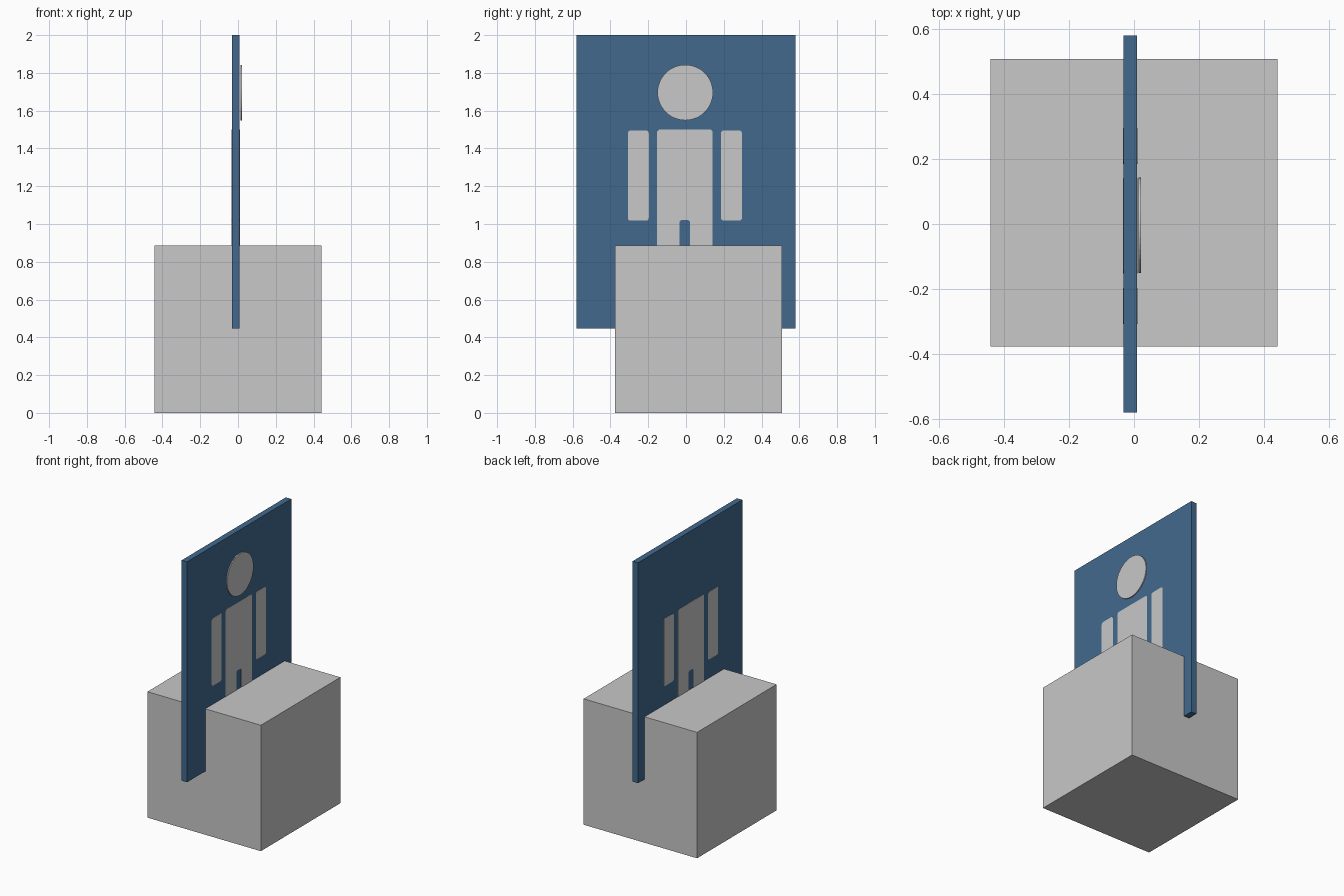
import bpy, bmesh, math

if "Cube" in bpy.data.objects:
    bpy.data.objects.remove(bpy.data.objects["Cube"])

def material(name, rgb):
    m = bpy.data.materials.new(name)
    m.diffuse_color = (*rgb, 1)
    m.use_nodes = True
    m.node_tree.nodes["Principled BSDF"].inputs["Base Color"].default_value = m.diffuse_color
    return m

grey = material("light grey", (0.58, 0.58, 0.58))
blue = material("sign blue", (0.053, 0.141, 0.270))

def finish(name, bm, mat):
    bmesh.ops.recalc_face_normals(bm, faces=bm.faces)
    me = bpy.data.meshes.new(name)
    bm.to_mesh(me)
    bm.free()
    me.materials.append(mat)
    ob = bpy.data.objects.new(name, me)
    bpy.context.collection.objects.link(ob)
    return ob

def plate(name, outline, x0, x1, mat):
    """Extrude an outline of (y, z) points from x0 to x1."""
    bm = bmesh.new()
    face = bm.faces.new([bm.verts.new((x0, y, z)) for y, z in outline])
    new = bmesh.ops.extrude_face_region(bm, geom=[face])["geom"]
    bmesh.ops.translate(bm, vec=(x1 - x0, 0, 0),
                        verts=[v for v in new if isinstance(v, bmesh.types.BMVert)])
    return finish(name, bm, mat)

def rect(y0, y1, z0, z1):
    return [(y0, z0), (y1, z0), (y1, z1), (y0, z1)]

def rounded(y0, y1, z0, z1, r, n=4):
    pts = []
    corners = [(y1 - r, z1 - r), (y0 + r, z1 - r), (y0 + r, z0 + r), (y1 - r, z0 + r)]
    for i, (cy, cz) in enumerate(corners):
        for k in range(n + 1):
            a = math.pi / 2 * (i + k / n)
            pts.append((cy + r * math.cos(a), cz + r * math.sin(a)))
    return pts

# Base block and upright panel
plate("base_block", rect(-0.377, 0.508, 0, 0.887), -0.442, 0.442, grey)
plate("sign_panel", rect(-0.58, 0.58, 0.447, 2.0), -0.033, 0.009, blue)

# Figure pieces run right through the panel, just proud of both faces
X0, X1 = -0.0345, 0.0105
C = -0.006
for side, name in ((-1, "left_arm"), (1, "right_arm")):
    a, b = sorted((C + side * 0.191, C + side * 0.302))
    plate(name, rounded(a, b, 1.018, 1.495, 0.014), X0, X1, grey)

# Torso and legs in one outline with a notch between the legs
W, G, r = 0.147, 0.028, 0.01
torso = [(C - W, 0.55), (C - G, 0.55), (C - G, 1.022 - r), (C - G + r, 1.022),
         (C + G - r, 1.022), (C + G, 1.022 - r), (C + G, 0.55), (C + W, 0.55),
         (C + W, 1.5 - r), (C + W - r, 1.5), (C - W + r, 1.5), (C - W, 1.5 - r)]
plate("torso_and_legs", torso, X0, X1, grey)

# Head disc, only on the +x side
head = [(-0.004 + 0.147 * math.cos(2 * math.pi * i / 48),
         1.696 + 0.147 * math.sin(2 * math.pi * i / 48)) for i in range(48)]
plate("head_disc", head, 0.014, 0.021, grey)
